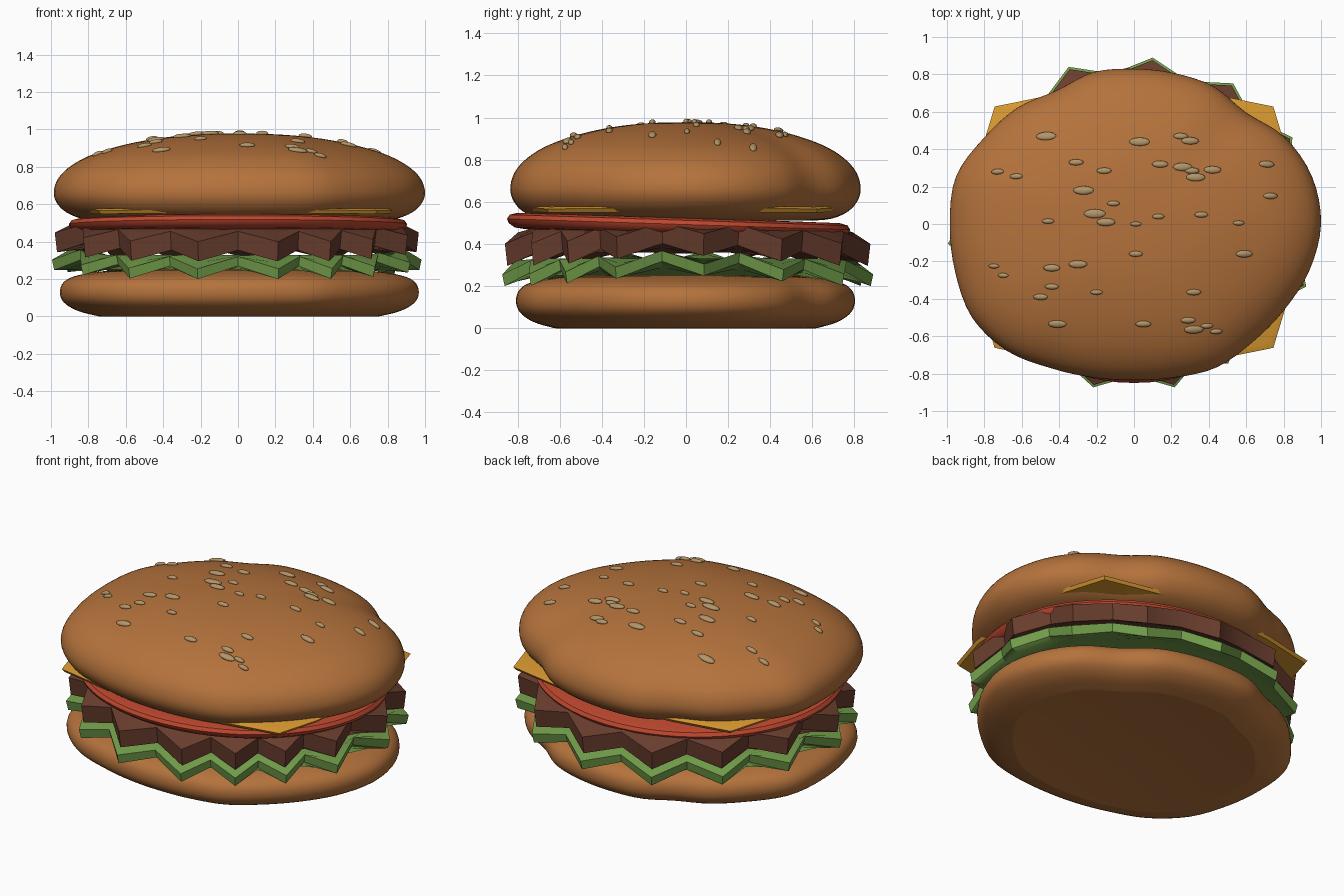
import bpy, bmesh, math
from mathutils import Matrix, Vector

if "Cube" in bpy.data.objects:
    bpy.data.objects.remove(bpy.data.objects["Cube"])


def material(name, rgb):
    m = bpy.data.materials.new(name)
    m.diffuse_color = (*rgb, 1)
    m.use_nodes = True
    m.node_tree.nodes["Principled BSDF"].inputs["Base Color"].default_value = m.diffuse_color
    return m


BUN = material("toasted brown", (0.46, 0.17, 0.045))
GREEN = material("leaf green", (0.17, 0.34, 0.07))
MEAT = material("meat brown", (0.14, 0.047, 0.027))
RED = material("tomato red", (0.52, 0.065, 0.028))
CHEESE = material("cheese yellow", (0.70, 0.32, 0.03))
SEED = material("sesame tan", (0.45, 0.30, 0.14))


def finish(bm, name, mat, angle=40):
    bmesh.ops.recalc_face_normals(bm, faces=bm.faces)
    me = bpy.data.meshes.new(name)
    bm.to_mesh(me)
    bm.free()
    ob = bpy.data.objects.new(name, me)
    bpy.context.collection.objects.link(ob)
    me.materials.append(mat)
    bpy.ops.object.select_all(action='DESELECT')
    ob.select_set(True)
    bpy.context.view_layer.objects.active = ob
    bpy.ops.object.shade_smooth_by_angle(angle=math.radians(angle))
    return ob


def loft(name, rings, mat, angle=40):
    """Skin closed rings of points in order and cap both ends."""
    bm = bmesh.new()
    loops = [[bm.verts.new(p) for p in ring] for ring in rings]
    n = len(loops[0])
    for a, b in zip(loops, loops[1:]):
        for i in range(n):
            j = (i + 1) % n
            bm.faces.new((a[i], a[j], b[j], b[i]))
    bm.faces.new(loops[0][::-1])
    bm.faces.new(loops[-1])
    return finish(bm, name, mat, angle)


def spline(pts, steps, closed=False):
    """Catmull-Rom through vectors."""
    n, out = len(pts), []
    at = (lambda i: pts[i % n]) if closed else (lambda i: pts[max(0, min(n - 1, i))])
    for i in range(n if closed else n - 1):
        a, b, c, d = (at(i + k) for k in (-1, 0, 1, 2))
        for s in range(steps):
            t = s / steps
            out.append(0.5 * (2 * b + (c - a) * t + (2 * a - 5 * b + 4 * c - d) * t * t
                              + (3 * b - a - 3 * c + d) * t ** 3))
    return out if closed else out + [pts[-1]]


# Uneven hand-shaped bun outline: radius every 15 degrees
RADII = [1.0, .985, .93, .845, .85, .835, .83, .84, .825, .88, .925, .985,
         .985, .99, 1.0, .96, .89, .85, .835, .85, .885, .895, .925, .97]
OUTLINE = spline([Vector((r * math.cos(math.radians(15 * i)), r * math.sin(math.radians(15 * i))))
                  for i, r in enumerate(RADII)], 4, True)


def bun(name, profile):
    prof = spline([Vector(p) for p in profile], 4)
    loft(name, [[(p.x * f, p.y * f, z) for p in OUTLINE] for f, z in prof], BUN, 50)
    return prof


bun("bottom_bun", [(.74, 0), (.76, .002), (.87, .03), (.945, .075), (.967, .13), (.945, .185),
                   (.87, .22), (.7, .245), (.35, .26), (.02, .265)])
top = bun("top_bun", [(.6, .51), (.8, .515), (.91, .545), (.975, .595), (1, .66), (.975, .74),
                      (.90, .81), (.78, .87), (.6, .922), (.4, .957), (.2, .974), (.01, .978)])

# Ruffled leaf and meat: pleated skirts, (angle, radius) of each outer tip
TIPS = [(5, .985), (28.7, .965), (54.8, .92), (83.6, .895), (112.6, .91), (138, .92), (162, .97),
        (186, 1.0), (210, .97), (231, .93), (256, .90), (284, .90), (304, .90), (322, .93), (340, .98)]


def skirt(name, mat, grow, core, tip, valley, lift):
    """tip, valley and core are (bottom z, top z); lift raises the left and right ends."""
    cols = []
    for i, (a, r) in enumerate(TIPS):
        b, s = TIPS[(i + 1) % len(TIPS)]
        b += 360 if b < a else 0
        cols += [(a, r * grow, tip), ((a + b) / 2, (r + s) / 2 * .9 * grow, valley)]
    cols = [(math.radians(a), r, zs) for a, r, zs in cols]

    def ring(f, k, side, inset=0):
        out = []
        for a, r, zs in cols:
            z = core[side] + (zs[side] + lift * abs(math.cos(a)) ** 6 - core[side]) * k
            rr = (.70 + .13 * abs(math.cos(a))) * (1 - k) + r * k
            rr = rr * f - inset
            out.append((rr * math.cos(a), rr * math.sin(a), z))
        return out
    rings = [ring(.3, 0, 0), ring(1, 0, 0), ring(1, .55, 0), ring(1, 1, 0, .012),
             ring(1, 1, 1), ring(1, .55, 1), ring(1, 0, 1), ring(.3, 0, 1)]
    loft(name, rings, mat, 35)


skirt("lettuce", GREEN, 1.0, (.25, .33), (.20, .255), (.27, .32), .05)
skirt("meat_patty", MEAT, .985, (.36, .48), (.295, .40), (.355, .455), .05)

# Tomato: thin round-edged slice, lower at the back
prof = [(.3, .465), (.85, .465), (.955, .475), (.99, .495), (1, .515), (.985, .535), (.94, .545), (.3, .548)]
loft("tomato_slice", [[(.905 * f * math.cos(t), -.035 + .815 * f * math.sin(t),
                        z - .022 - .026 * math.sin(t) * f)
                       for t in (i * math.tau / 64 for i in range(64))] for f, z in prof], RED)

# Cheese: bulging square whose corners poke out past the bun
quarter = [(.85, 0), (.825, .38), (.745, .645), (.40, .715), (0, .75)]
corner = quarter[:-1]
sheet = []
for k, (sx, sy) in enumerate([(1, 1), (-1, 1), (-1, -1), (1, -1)]):
    pts = [(x * sx, y * sy) for x, y in quarter]
    sheet += pts[:-1] if k % 2 == 0 else pts[::-1][:-1]
loft("cheese_slice", [[(x * f, y * f - .017, z - .012 * (x * x + y * y)) for x, y in sheet]
                      for f, z in ((.5, .56), (.985, .56), (1, .578), (.97, .588), (.5, .588))], CHEESE, 30)

# Sesame seeds: (x, y, half length)
SEEDS = [(-.47, .47, .055), (.03, .44, .055), (.25, .47, .04), (.30, .445, .048), (-.31, .33, .04),
         (-.16, .285, .04), (.14, .32, .044), (.26, .305, .052), (.31, .285, .04), (.33, .25, .052),
         (.42, .29, .048), (.71, .32, .044), (-.73, .28, .036), (-.63, .255, .036), (-.27, .18, .055),
         (-.11, .11, .034), (-.21, .055, .058), (-.15, .01, .05), (.01, 0, .03), (.13, .04, .033),
         (.36, .05, .037), (.73, .15, .04), (.56, .005, .031), (-.46, .015, .033), (.01, -.16, .037),
         (.59, -.16, .046), (-.75, -.225, .03), (-.70, -.275, .03), (-.44, -.235, .045),
         (-.30, -.215, .05), (-.44, -.335, .037), (-.50, -.39, .04), (-.20, -.365, .033),
         (.32, -.365, .04), (-.41, -.535, .05), (.05, -.535, .042), (.29, -.515, .041),
         (.32, -.565, .053), (.39, -.545, .034), (.44, -.575, .034)]


def bun_height(x, y):
    i = math.atan2(y, x) % math.tau / math.tau * 24
    r = RADII[int(i) % 24] * (1 - i % 1) + RADII[(int(i) + 1) % 24] * (i % 1)
    f = math.hypot(x, y) / r
    for (f0, z0), (f1, z1) in zip(top, top[1:]):
        if z0 > .65 and f1 <= f <= f0:
            return z0 + (z1 - z0) * (f0 - f) / (f0 - f1)
    return top[-1][1]


bm = bmesh.new()
for x, y, s in SEEDS:
    e = .02
    dx = (bun_height(x + e, y) - bun_height(x - e, y)) / (2 * e)
    dy = (bun_height(x, y + e) - bun_height(x, y - e)) / (2 * e)
    turn = Vector((0, 0, 1)).rotation_difference(Vector((-dx, -dy, 1))).to_matrix().to_4x4()
    place = Matrix.Translation((x, y, bun_height(x, y) + .004)) @ turn
    bmesh.ops.create_uvsphere(bm, u_segments=14, v_segments=8, radius=1,
                              matrix=place @ Matrix.Diagonal((s, s * .42, .013, 1)))
finish(bm, "sesame_seeds", SEED, 60)
